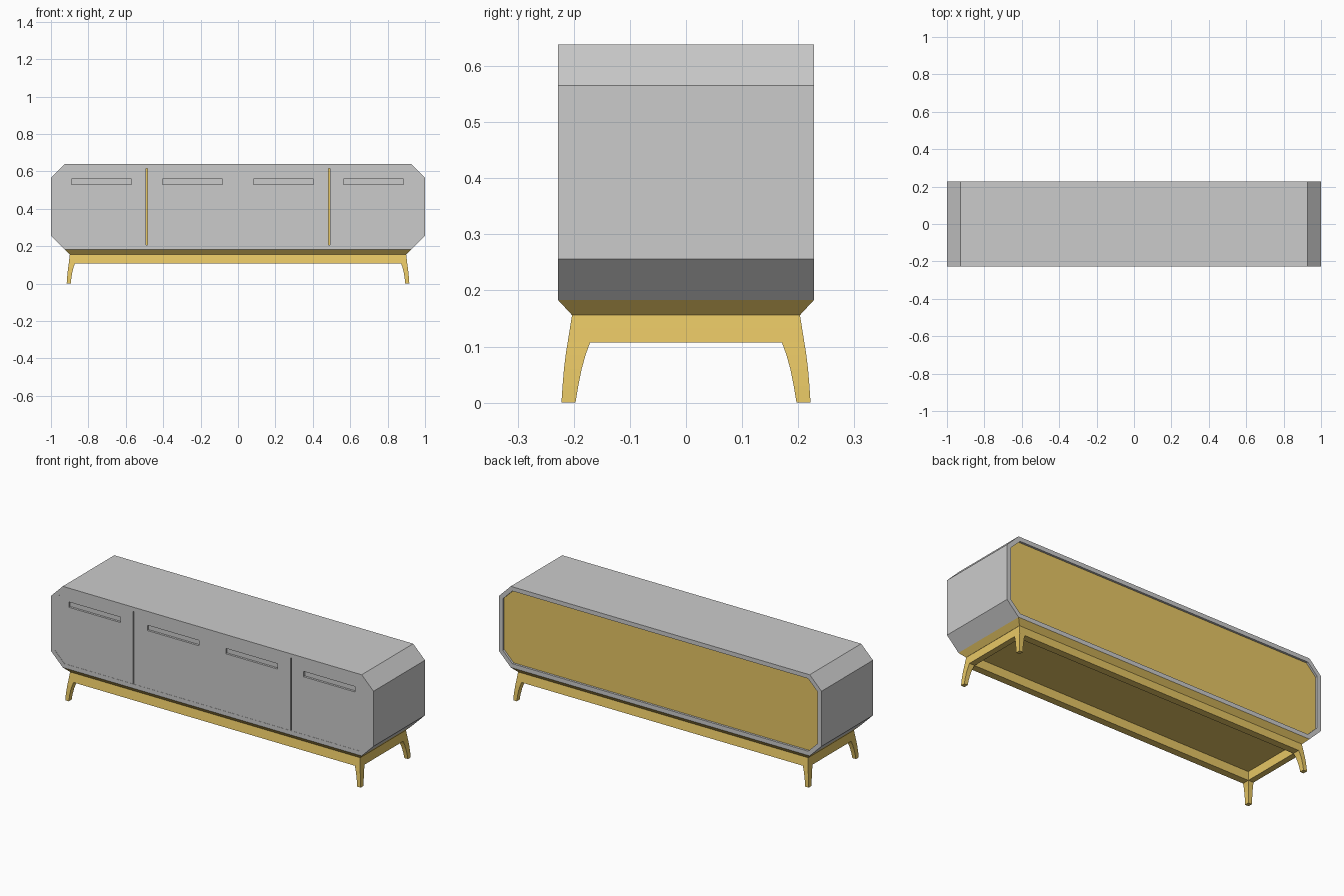
import bpy, bmesh

if "Cube" in bpy.data.objects:
    bpy.data.objects.remove(bpy.data.objects["Cube"])

HX, HY = 1.0, 0.228          # half width and half depth of the cabinet
Z0, Z1 = 0.183, 0.638        # cabinet bottom and top
CUT, T = 0.073, 0.024        # corner chamfer and shell thickness
SEAM = 0.488                 # x of the door seams

gold = bpy.data.materials.new("gold_wood")
gold.diffuse_color = (0.80, 0.57, 0.13, 1)
gold.use_nodes = True
gold.node_tree.nodes["Principled BSDF"].inputs["Base Color"].default_value = gold.diffuse_color


def add_object(name, bm, mat=None):
    bmesh.ops.recalc_face_normals(bm, faces=bm.faces)
    me = bpy.data.meshes.new(name)
    bm.to_mesh(me)
    bm.free()
    ob = bpy.data.objects.new(name, me)
    bpy.context.collection.objects.link(ob)
    if mat:
        me.materials.append(mat)
    return ob


def octagon(t):
    """Chamfered cabinet outline in x, z, inset by t."""
    c = CUT - t * 0.586
    x, a, b = HX - t, Z0 + t, Z1 - t
    half = [(x - c, a), (x, a + c), (x, b - c), (x - c, b)]
    return half + [(-px, pz) for px, pz in reversed(half)]


def loft(bm, rings, caps=True, closed=False):
    """Join rings of points with quads."""
    vs = [[bm.verts.new(p) for p in r] for r in rings]
    n = len(vs[0])
    for i in range(len(vs) if closed else len(vs) - 1):
        a, b = vs[i], vs[(i + 1) % len(vs)]
        for k in range(n):
            m = (k + 1) % n
            bm.faces.new((a[k], a[m], b[m], b[k]))
    if caps and not closed:
        bm.faces.new(vs[0])
        bm.faces.new(vs[-1])


def prism(name, outline, y0, y1, mat=None):
    bm = bmesh.new()
    loft(bm, [[(x, y, z) for x, z in outline] for y in (y0, y1)])
    return add_object(name, bm, mat)


def rect(x0, x1, z0, z1):
    return [(x0, z0), (x1, z0), (x1, z1), (x0, z1)]


def level(x, y, z):
    return [(-x, -y, z), (x, -y, z), (x, y, z), (-x, y, z)]


# Octagonal cabinet shell
bm = bmesh.new()
loft(bm, [[(x, y, z) for x, z in octagon(t)]
          for t, y in ((0, -HY), (0, HY), (T, HY), (T, -HY))], closed=True)
add_object("cabinet_shell", bm)

# Recessed back panel and inner dividers
prism("back_panel", octagon(T), HY - 0.027, HY - 0.012, gold)
for side, s in (("left", -1), ("right", 1)):
    prism(side + "_divider", rect(s * SEAM - 0.01, s * SEAM + 0.01, Z0 + T, Z1 - T),
          -HY + 0.021, HY - 0.027, gold)

# Doors with recessed grip slots
inner = octagon(T)
gap = 0.003
outer_door = [p for p in inner if p[0] > 0] + [(SEAM + gap, Z1 - T), (SEAM + gap, Z0 + T)]
doors = {
    "right_door": (outer_door, [0.725]),
    "left_door": ([(-x, z) for x, z in outer_door], [-0.73]),
    "centre_doors": (rect(-SEAM + gap, SEAM - gap, Z0 + T, Z1 - T), [-0.243, 0.243]),
}
for name, (outline, slots) in doors.items():
    door = prism(name, outline, -HY + 0.001, -HY + 0.021)
    for cx in slots:
        cutter = prism("slot_cutter", rect(cx - 0.16, cx + 0.16, 0.53, 0.56),
                       -HY - 0.02, -HY + 0.013)
        cutter.hide_render = True
        mod = door.modifiers.new("slot", 'BOOLEAN')
        mod.operation, mod.solver, mod.object = 'DIFFERENCE', 'EXACT', cutter
        bpy.context.view_layer.objects.active = door
        bpy.ops.object.modifier_apply(modifier=mod.name)
        bpy.data.objects.remove(cutter)

# Tapered plinth under the cabinet
bm = bmesh.new()
loft(bm, [level(0.90, 0.203, 0.156), level(0.927, HY, Z0)])
add_object("plinth", bm, gold)

# Rail frame
bm = bmesh.new()
loft(bm, [level(0.899, 0.203, 0.156), level(0.902, 0.207, 0.132), level(0.905, 0.211, 0.107),
          level(0.872, 0.171, 0.107), level(0.872, 0.171, 0.156)], closed=True)
add_object("base_frame", bm, gold)

# Flared curved legs: z, inner x, outer x, inner y, outer y
SECTIONS = [(0.107, 0.872, 0.905, 0.171, 0.211), (0.085, 0.880, 0.908, 0.179, 0.2145),
            (0.06, 0.886, 0.911, 0.186, 0.2175), (0.03, 0.891, 0.914, 0.192, 0.220),
            (0.0, 0.894, 0.916, 0.197, 0.222)]
for sx, xn in ((-1, "left"), (1, "right")):
    for sy, yn in ((-1, "front"), (1, "back")):
        bm = bmesh.new()
        loft(bm, [[(sx * a, sy * c, z), (sx * b, sy * c, z), (sx * b, sy * d, z), (sx * a, sy * d, z)]
                  for z, a, b, c, d in SECTIONS])
        add_object(f"{yn}_{xn}_leg", bm, gold)
